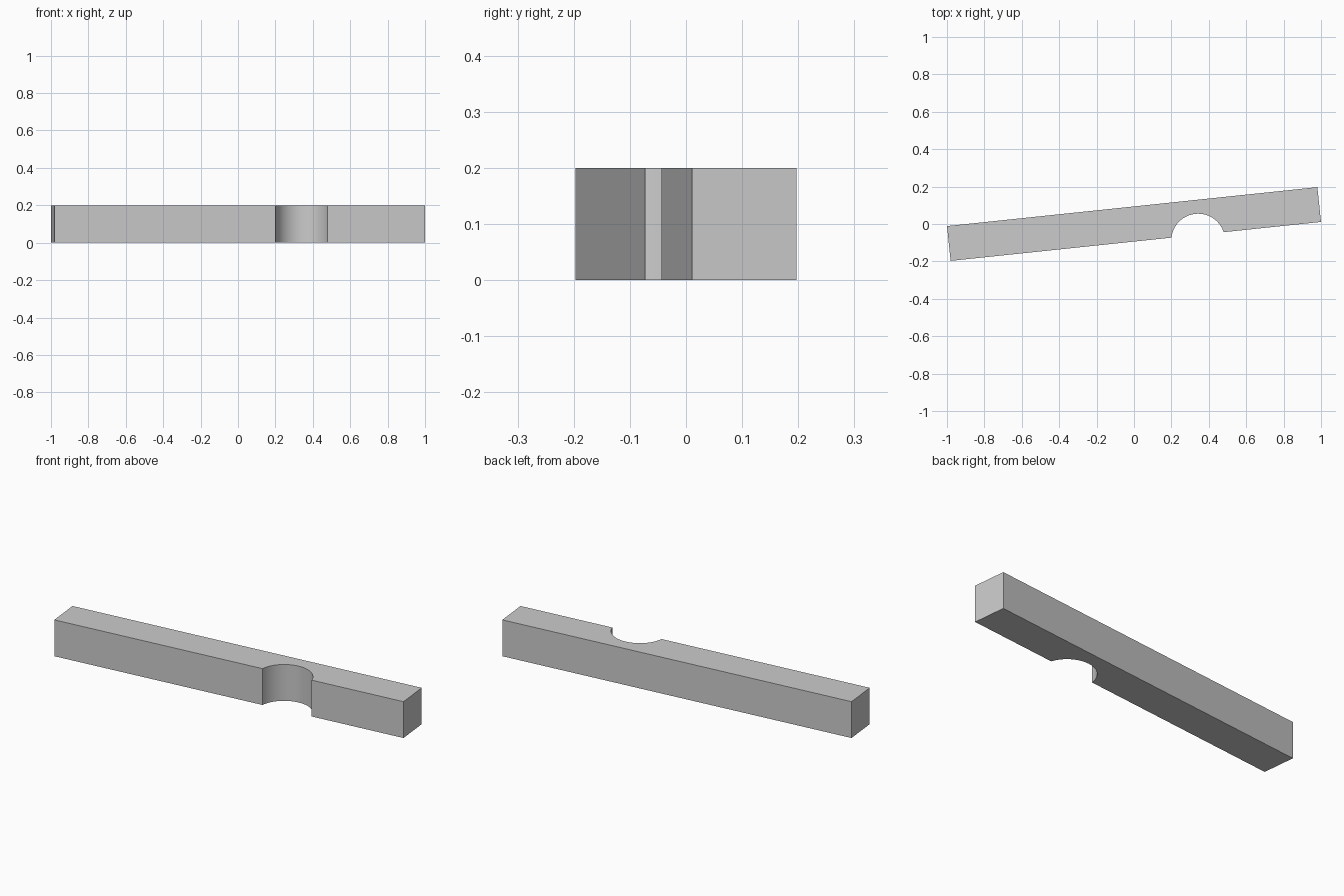
import bpy, bmesh, math
from mathutils import Matrix, Vector

if "Cube" in bpy.data.objects:
    bpy.data.objects.remove(bpy.data.objects["Cube"])

LENGTH, WIDTH, HEIGHT = 1.991, 0.187, 0.2
TURN = math.radians(6)
NOTCH_CENTRE, NOTCH_RADIUS = Vector((0.343, -0.0887, 0)), 0.1437
STEPS = 32

# Plan outline in the bar's own axes, with a round bite in the front edge
c = Matrix.Rotation(-TURN, 3, 'Z') @ NOTCH_CENTRE
hx, hy = LENGTH / 2, WIDTH / 2
start = math.asin((-hy - c.y) / NOTCH_RADIUS)
outline = [(hx, -hy), (hx, hy), (-hx, hy), (-hx, -hy)]
for i in range(STEPS + 1):
    a = math.pi - start + (2 * start - math.pi) * i / STEPS
    outline.append((c.x + NOTCH_RADIUS * math.cos(a), c.y + NOTCH_RADIUS * math.sin(a)))

# Extrude the outline upward and turn the bar
bm = bmesh.new()
base = bm.faces.new([bm.verts.new((x, y, 0)) for x, y in outline])
ext = bmesh.ops.extrude_face_region(bm, geom=[base], use_keep_orig=True)
top = [v for v in ext["geom"] if isinstance(v, bmesh.types.BMVert)]
bmesh.ops.translate(bm, verts=top, vec=(0, 0, HEIGHT))
bmesh.ops.rotate(bm, verts=bm.verts[:], matrix=Matrix.Rotation(TURN, 3, 'Z'))
bmesh.ops.recalc_face_normals(bm, faces=bm.faces[:])

mesh = bpy.data.meshes.new("notched_bar")
bm.to_mesh(mesh)
bm.free()
bar = bpy.data.objects.new("notched_bar", mesh)
bpy.context.collection.objects.link(bar)

# Smooth the notch wall, keep the bar edges sharp
bpy.context.view_layer.objects.active = bar
bar.select_set(True)
bpy.ops.object.shade_smooth_by_angle(angle=math.radians(30))
